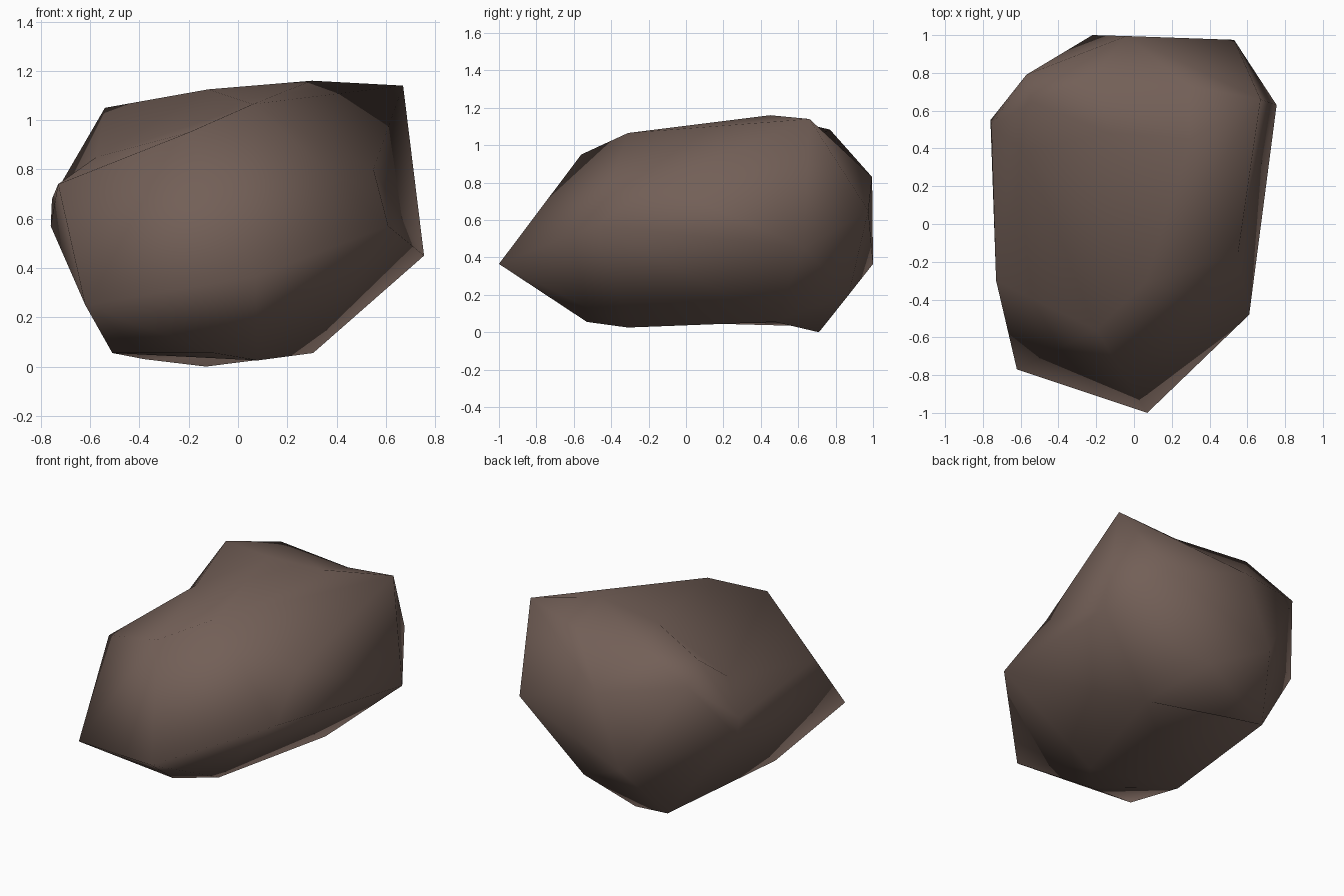
import bpy, bmesh
from mathutils import Vector

if "Cube" in bpy.data.objects:
    bpy.data.objects.remove(bpy.data.objects["Cube"])

# Corner points of the boulder, grouped by region
top = [(.67, .66, 1.14), (.30, .45, 1.16), (.06, -.31, 1.065), (-.20, -.56, .95),
       (-.54, .645, 1.05), (-.226, .77, 1.083), (-.12, .48, 1.125)]
sides = [(.07, -1, .365), (-.62, -.77, .25), (-.73, -.30, .74), (-.76, .55, .57),
         (-.755, .52, .68), (-.57, .79, .93), (-.04, .995, .83), (-.22, 1, .365),
         (.53, .975, .65), (.755, .63, .45), (.61, -.48, .57)]
base = [(-.51, -.20, .055), (-.10, -.53, .055), (.08, -.31, .025), (.305, .475, .055),
        (-.13, .71, 0), (-.38, .735, .03), (.135, .87, .20)]

# Faceted convex body
bm = bmesh.new()
for p in top + sides + base:
    bm.verts.new(p)
bmesh.ops.convex_hull(bm, input=bm.verts[:])
bmesh.ops.delete(bm, geom=[v for v in bm.verts if not v.link_faces], context='VERTS')
bmesh.ops.triangulate(bm, faces=bm.faces[:])


def find_edge(a, b):
    va, vb = [min(bm.verts, key=lambda v: (v.co - Vector(p)).length) for p in (a, b)]
    return va, bm.edges.get((va, vb))


def notch(a, b, p):
    """Split the ridge between a and b and sink its middle to p."""
    va, edge = find_edge(a, b)
    if edge:
        far = [v for f in edge.link_faces for v in f.verts if v not in edge.verts]
        _, mid = bmesh.utils.edge_split(edge, va, 0.5)
        mid.co = p
        for v in far:
            bmesh.ops.connect_verts(bm, verts=[mid, v])


def turn(a, b):
    """Turn the edge a-b to run across its two triangles."""
    _, edge = find_edge(a, b)
    if edge:
        bmesh.ops.rotate_edges(bm, edges=[edge], use_ccw=False)


# Sunken ridges on the left, back and right of the top
hollow = (-.575, .385, .85)
notch(sides[2], top[4], hollow)
notch(top[0], top[5], (.29, .73, 1.066))
notch(top[0], sides[10], (.55, -.16, .80))

# Crease from the crown to the left hollow
turn(top[3], top[4])
turn(top[2], top[4])

# Slightly hollow underside
turn(base[2], base[4])
turn(base[0], base[4])

bmesh.ops.triangulate(bm, faces=bm.faces[:])
bmesh.ops.recalc_face_normals(bm, faces=bm.faces[:])
for f in bm.faces:
    f.smooth = True

mesh = bpy.data.meshes.new("boulder")
bm.to_mesh(mesh)
bm.free()
rock = bpy.data.objects.new("boulder", mesh)
bpy.context.collection.objects.link(rock)

# Single brown stone colour
mat = bpy.data.materials.new("brown stone")
mat.diffuse_color = (.17, .115, .095, 1)
mat.use_nodes = True
mat.node_tree.nodes["Principled BSDF"].inputs["Base Color"].default_value = mat.diffuse_color
mesh.materials.append(mat)
